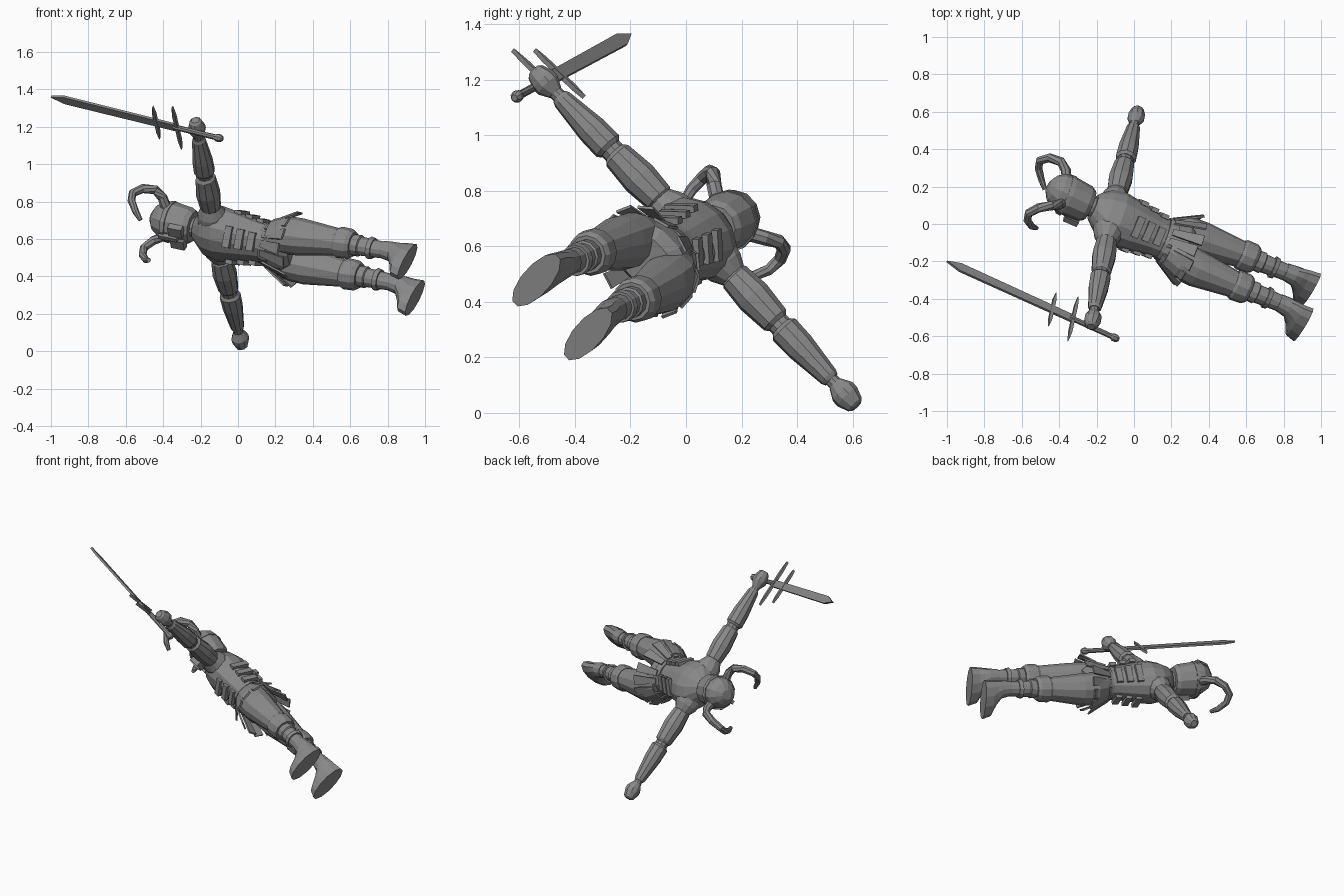
import bpy, bmesh, math
from mathutils import Vector, Matrix

if "Cube" in bpy.data.objects:
    bpy.data.objects.remove(bpy.data.objects["Cube"])

steel = bpy.data.materials.new("grey")
steel.diffuse_color = (0.25, 0.25, 0.25, 1)
steel.use_nodes = True
steel.node_tree.nodes["Principled BSDF"].inputs["Base Color"].default_value = steel.diffuse_color

# Figure frame: x = its left, -y = its front, z = its up; placed lying tilted
Z = Vector((-0.901, 0.390, 0.189)).normalized()
X = Vector((-0.147, -0.685, 0.713))
X = (X - Z * X.dot(Z)).normalized()
Y = Z.cross(X)
ROOT = Matrix((X, Y, Z)).transposed().to_4x4()
ROOT.translation = Vector((-0.12, 0.04, 0.6325))


def add(name, bm, matrix=ROOT):
    bmesh.ops.recalc_face_normals(bm, faces=bm.faces)
    me = bpy.data.meshes.new(name)
    bm.to_mesh(me)
    bm.free()
    me.materials.append(steel)
    ob = bpy.data.objects.new(name, me)
    ob.matrix_world = matrix
    bpy.context.collection.objects.link(ob)
    return ob


def skin(bm, rings):
    n = len(rings[0])
    for a, b in zip(rings, rings[1:]):
        for i in range(n):
            bm.faces.new((a[i], a[(i + 1) % n], b[(i + 1) % n], b[i]))
    bm.faces.new(rings[0])
    bm.faces.new(rings[-1])


def loft(name, secs, axis="z", sides=12, s=1):
    """Elliptical sections: (position, centre u, centre v, radius u, radius v)."""
    bm = bmesh.new()
    rings = []
    for t, cu, cv, ru, rv in secs:
        ring = []
        for i in range(sides):
            a = 2 * math.pi * (i + 0.5) / sides
            u, v = cu + ru * math.cos(a), cv + rv * math.sin(a)
            ring.append(bm.verts.new((s * u, v, t) if axis == "z" else (s * t, u, v)))
        rings.append(ring)
    skin(bm, rings)
    return add(name, bm)


def tube(name, pts, matrix=ROOT, sides=8):
    """Round tube through (x, y, z, radius) points."""
    bm = bmesh.new()
    P = [Vector(p[:3]) for p in pts]
    rings = []
    for i, p in enumerate(P):
        d = (P[min(i + 1, len(P) - 1)] - P[max(i - 1, 0)]).normalized()
        u = d.cross(Vector((0.3, 0.2, 1)) if abs(d.z) < 0.9 else Vector((1, 0, 0))).normalized()
        v = d.cross(u)
        rings.append([bm.verts.new(p + pts[i][3] * (u * math.cos(a) + v * math.sin(a)))
                      for a in (2 * math.pi * k / sides for k in range(sides))])
    skin(bm, rings)
    return add(name, bm, matrix)


def slab(name, origin, ax, ay, az, outline, half):
    """Flat outline in the (ax, ay) plane, thickened along az."""
    bm = bmesh.new()
    rings = [[bm.verts.new(origin + ax * u + ay * v + az * h) for u, v in outline]
             for h in (-half, half)]
    skin(bm, rings)
    return bm


# Torso, belt, neck
loft("torso", [(-0.33, 0, 0, .115, .10), (-0.25, 0, 0, .125, .105), (-0.12, 0, 0, .15, .125),
               (-0.03, 0, 0, .165, .135), (0.04, 0, 0, .15, .12), (0.09, 0, .01, .10, .09),
               (0.115, 0, .01, .07, .07)], sides=14)
loft("belt", [(-0.35, 0, 0, .135, .12), (-0.30, 0, 0, .125, .11)], sides=14)
loft("pelvis", [(-0.47, 0, 0, .12, .085), (-0.42, 0, 0, .18, .115), (-0.34, 0, 0, .135, .115)])
loft("neck", [(0.09, 0, .01, .055, .055), (0.17, 0, .01, .055, .055)])

# Rib bars: three on each diagonal of the torso
for k in range(4):
    a = math.radians(45 + 90 * k)
    out, side = Vector((math.cos(a), math.sin(a), 0)), Vector((-math.sin(a), math.cos(a), 0))
    for j, z in enumerate((-0.13, -0.195, -0.26)):
        r = 0.134 - 0.010 * j
        w = 0.058 - 0.004 * j
        add("rib_bar", slab("rib", out * r + Vector((0, 0, z)), side, Vector((0, 0, 1)), out,
                            [(-w, -.02), (w, -.02), (w, .02), (-w, .02)], .012))

# Helmet with rim, brow and face guard
loft("helmet", [(0.135, 0, .01, .085, .085), (0.16, 0, .01, .10, .10), (0.27, 0, .015, .107, .11),
                (0.32, 0, .02, .098, .10), (0.36, 0, .02, .07, .075), (0.385, 0, .02, .03, .035)])
loft("helmet_band", [(0.262, 0, .012, .112, .116), (0.288, 0, .012, .11, .114)])
FRONT, SIDE, UP = Vector((0, -1, 0)), Vector((1, 0, 0)), Vector((0, 0, 1))
for x in (-0.045, 0.045):
    add("cheek_guard", slab("g", Vector((x, -.085, .20)), SIDE, UP, FRONT,
                            [(-.03, -.05), (.03, -.05), (.03, .03), (-.03, .03)], .018))
add("nose_guard", slab("g", Vector((0, -.1, .23)), SIDE, UP, FRONT,
                       [(-.012, -.05), (.012, -.05), (.012, .06), (-.012, .06)], .014))

for s in (1, -1):
    # Horns sweeping out, up and forward
    tube("horn", [(s * x, y, z, r) for x, y, z, r in (
        (.08, .025, .29, .028), (.135, .05, .315, .027), (.172, .06, .356, .026),
        (.195, .03, .414, .025), (.205, -.026, .447, .023), (.203, -.08, .43, .021),
        (.18, -.13, .385, .018), (.15, -.155, .35, .012))])

    # Arms
    loft("shoulder", [(.10, 0, 0, .085, .085), (.15, 0, 0, .075, .075), (.20, 0, 0, .048, .048)], "x", s=s)
    loft("upper_arm", [(.185, 0, 0, .045, .045), (.20, 0, -.003, .057, .057), (.30, 0, -.005, .066, .066),
                       (.415, 0, -.008, .055, .055), (.43, 0, -.008, .042, .042)], "x", 10, s)
    loft("elbow", [(.41, 0, -.008, .042, .042), (.47, 0, -.01, .042, .042)], "x", 10, s)
    loft("forearm", [(.45, 0, -.01, .045, .045), (.465, 0, -.01, .057, .057), (.55, 0, -.012, .055, .055),
                     (.70, 0, -.015, .037, .037), (.715, 0, -.015, .03, .03)], "x", 10, s)
    loft("wrist", [(.69, 0, -.015, .026, .026), (.76, 0, -.015, .026, .026)], "x", 10, s)
    loft("fist", [(.735, 0, -.016, .028, .028), (.775, 0, -.018, .05, .046), (.80, 0, -.018, .05, .046),
                  (.84, 0, -.018, .035, .033), (.85, 0, -.018, .022, .022)], "x", 10, s)

    # Legs
    loft("thigh", [(-.34, .085, 0, .07, .09), (-.42, .10, 0, .098, .105), (-.52, .108, 0, .10, .102),
                   (-.74, .118, .012, .072, .074)], s=s)
    loft("knee_guard", [(-.735, .118, .012, .076, .078), (-.75, .118, .012, .084, .085),
                        (-.81, .118, .015, .082, .082), (-.83, .118, .015, .07, .07)], s=s)
    loft("shin", [(-.82, .118, .015, .056, .056), (-.87, .118, .016, .058, .06),
                  (-.875, .118, .016, .05, .052), (-1.02, .12, .02, .043, .046)], s=s)
    loft("boot_cuff", [(-.925, .118, .018, .06, .062), (-.95, .118, .018, .056, .058)], s=s)
    loft("boot", [(-1.0, .12, .022, .046, .048), (-1.06, .123, .018, .05, .058),
                  (-1.095, .128, -.005, .05, .085), (-1.125, .134, -.035, .052, .118),
                  (-1.18, .136, -.042, .053, .13)], s=s)

    # Skirt strips fanning out over each hip
    for i, deg in enumerate((-72, -48, -24, 0, 24, 48, 72)):
        a = math.radians(deg)
        out = Vector((s * math.cos(a), math.sin(a), 0))
        side = Vector((-out.y, out.x, 0))
        flare = .55 if abs(deg) < 60 else .3
        down = (out * flare - UP).normalized()
        start = Vector((out.x * .128, out.y * .115, -.32))
        n = .17 - .01 * (i % 2)
        add("skirt_strip", slab("s", start, side, down, side.cross(down),
                                [(-.018, 0), (.018, 0), (.031, n), (-.031, n)], .005))

# Sword, laid out directly in space
I = Matrix.Identity(4)
tip, pommel = Vector((-1.0, -.2, 1.362)), Vector((-.095, -.612, 1.138))
D = (tip - pommel).normalized()
W = Vector((.045, .235, -.22))
W = (W - D * W.dot(D)).normalized()
N = D.cross(W)
L = (tip - pommel).length
add("blade", slab("b", pommel, W, D, N, [(-.024, .26), (.024, .26), (.027, L - .08), (0, L),
                                         (-.027, L - .08)], .007), I)
tube("grip", [(*(pommel + D * t), .015) for t in (0, .28)], I)
tube("pommel", [(*(pommel + D * t), r) for t, r in ((-.015, .012), (0, .022), (.02, .022), (.035, .014))], I)
for t, h in ((.26, .165), (.385, .125)):
    add("guard_bar", slab("g", pommel + D * t, W, D, N,
                          [(-h, 0), (-h * .6, -.009), (h * .6, -.009), (h, 0), (h * .6, .009),
                           (-h * .6, .009)], .009), I)
